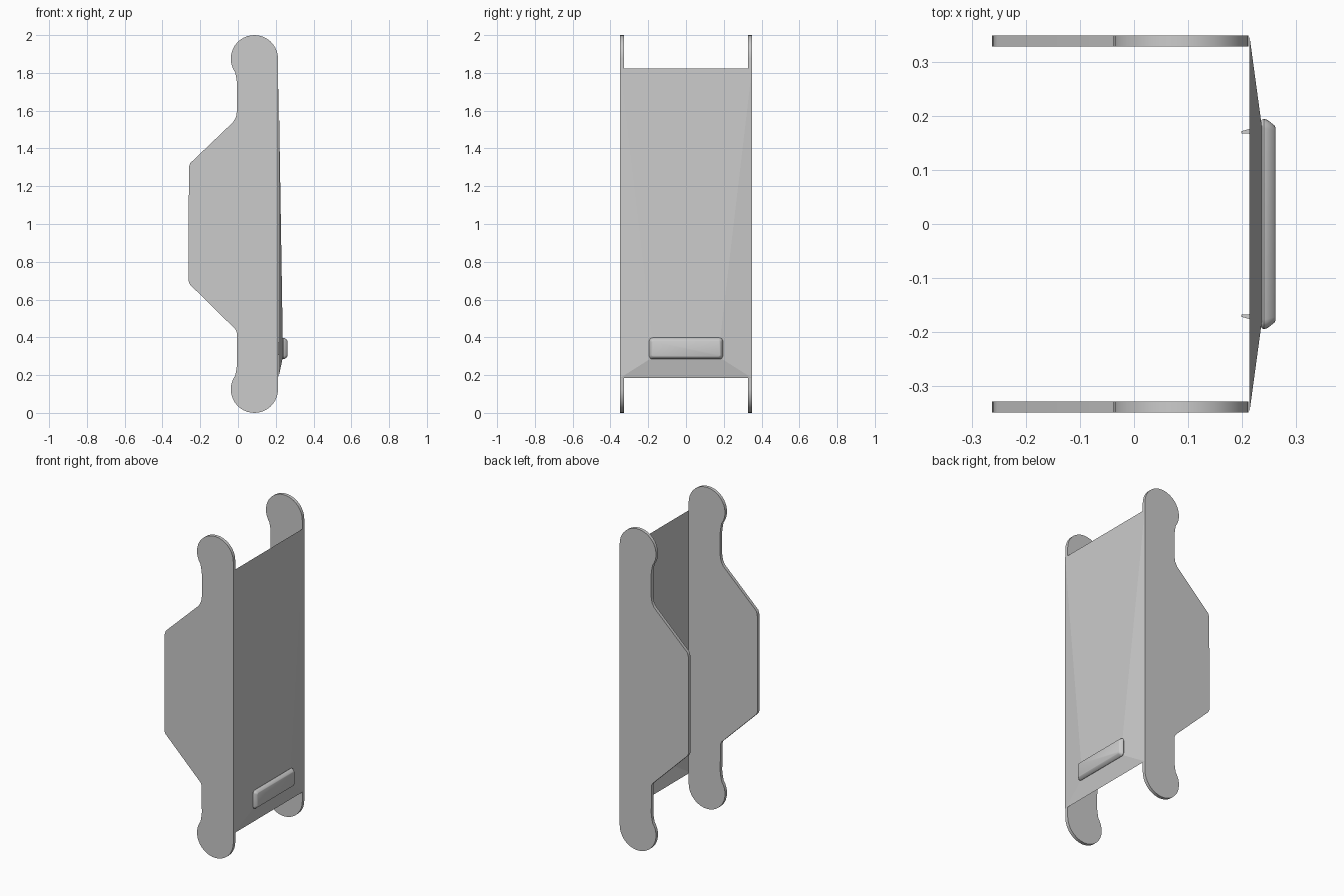
import bpy, bmesh
from math import sin, cos, radians

if "Cube" in bpy.data.objects:
    bpy.data.objects.remove(bpy.data.objects["Cube"])


def finish(bm, name, smooth=True):
    bmesh.ops.recalc_face_normals(bm, faces=bm.faces)
    mesh = bpy.data.meshes.new(name)
    bm.to_mesh(mesh)
    bm.free()
    ob = bpy.data.objects.new(name, mesh)
    bpy.context.collection.objects.link(ob)
    bpy.ops.object.select_all(action='DESELECT')
    ob.select_set(True)
    bpy.context.view_layer.objects.active = ob
    if smooth:
        bpy.ops.object.shade_smooth_by_angle(angle=radians(30))
    return ob


def loft(bm, rings, cap_start=True):
    loops = [[bm.verts.new(p) for p in r] for r in rings]
    n = len(loops[0])
    for a, b in zip(loops, loops[1:]):
        for i in range(n):
            bm.faces.new((a[i], a[(i + 1) % n], b[(i + 1) % n], b[i]))
    if cap_start:
        bm.faces.new(loops[0])
    bm.faces.new(loops[-1])


def arc(cx, cz, r, a0, a1, n):
    return [(cx + r * cos(radians(a0 + (a1 - a0) * i / n)),
             cz + r * sin(radians(a0 + (a1 - a0) * i / n))) for i in range(n + 1)]


# Side plates: straight front edge, rounded ends, trapezoid wing at the back
profile = arc(0.087, 1.875, 0.125, 0, 216, 22)
profile += [(-0.009, 1.775), (-0.005, 1.745), (-0.005, 1.6), (-0.01, 1.568),
            (-0.025, 1.54), (-0.253, 1.322), (-0.26, 1.3), (-0.263, 0.7),
            (-0.255, 0.68), (-0.013, 0.442), (-0.006, 0.425), (-0.005, 0.255),
            (-0.009, 0.225)]
profile += arc(0.087, 0.125, 0.125, 144, 360, 22)
for side, name in ((-1, "side_plate_front"), (1, "side_plate_back")):
    bm = bmesh.new()
    loft(bm, [[(x, side * y, z) for x, z in profile] for y in (0.329, 0.349)])
    finish(bm, name)

# Thin cover panel, swelling slightly toward the handle
bm = bmesh.new()
outer = [(0.214, y, z) for y, z in ((-0.349, 0.185), (0.349, 0.185), (0.349, 1.822), (-0.349, 1.822))]
inner = [(0.237, y, z) for y, z in ((-0.18, 0.292), (0.18, 0.292), (0.18, 0.388), (-0.18, 0.388))]
loft(bm, [outer, inner], cap_start=False)
finish(bm, "cover_panel", smooth=False)


# Handle: rounded rectangular block with a chamfered front
def rounded_rect(x, inset):
    hy, hz, r = 0.195 - inset, 0.057 - inset, 0.018 - inset * 0.6
    pts = []
    for sy, sz, a in ((1, 1, 0), (-1, 1, 90), (-1, -1, 180), (1, -1, 270)):
        pts += [(x, y, z) for y, z in
                arc(sy * (hy - r), 0.341 + sz * (hz - r), r, a, a + 90, 4)]
    return pts


bm = bmesh.new()
loft(bm, [rounded_rect(x, i) for x, i in
          ((0.23, 0.012), (0.237, 0.002), (0.241, 0), (0.247, 0.002), (0.26, 0.012), (0.262, 0.016))])
finish(bm, "handle")

# Small tapered clips behind the handle
for side in (-1, 1):
    bm = bmesh.new()
    loft(bm, [[(0.236, side * y, z) for y, z in ((0.166, 0.3), (0.182, 0.3), (0.182, 0.38), (0.166, 0.38))],
              [(0.199, side * y, z) for y, z in ((0.168, 0.31), (0.172, 0.31), (0.172, 0.37), (0.168, 0.37))]])
    finish(bm, "handle_clip", smooth=False)
